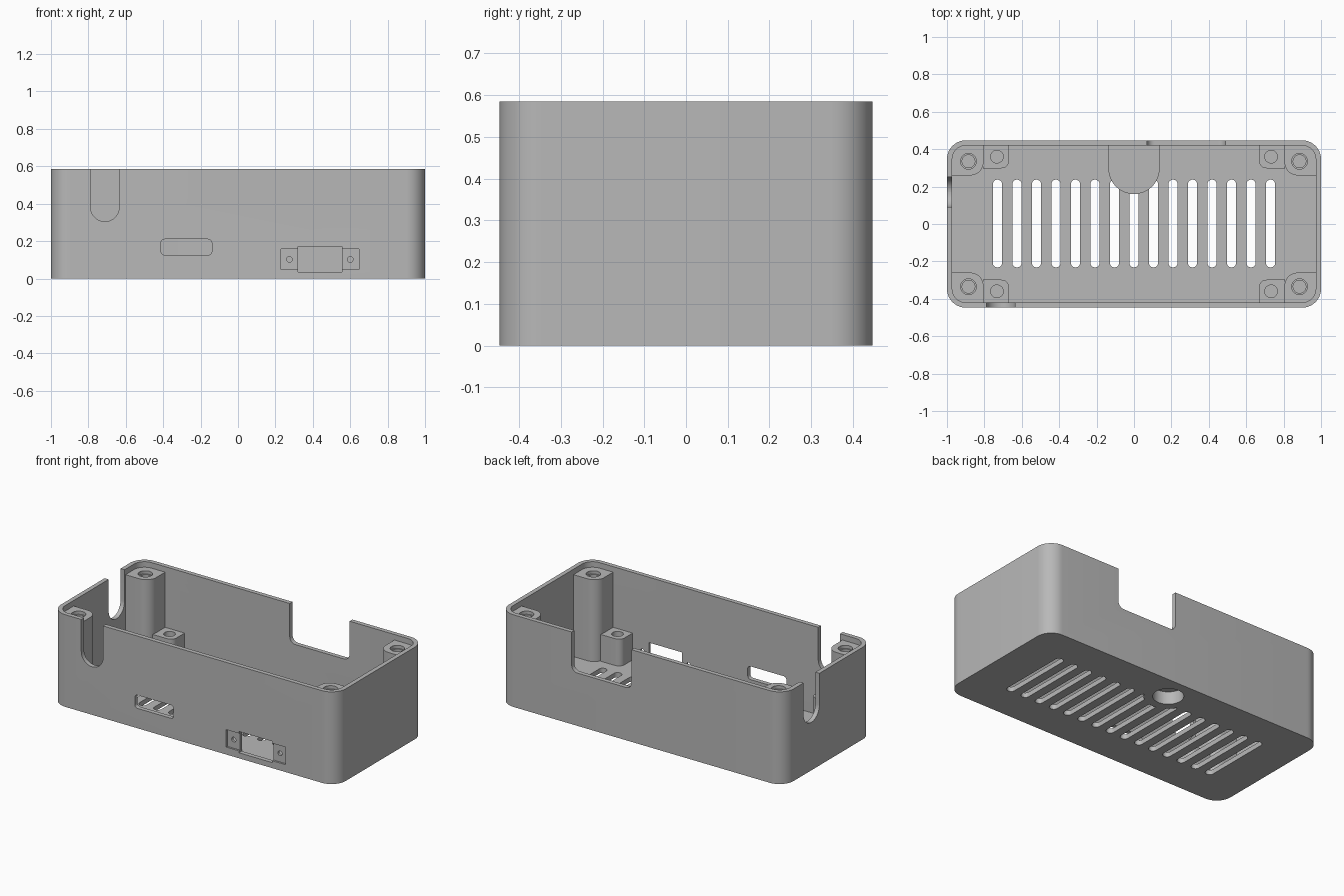
import bpy, bmesh, math
from mathutils import Vector

if "Cube" in bpy.data.objects:
    bpy.data.objects.remove(bpy.data.objects["Cube"], do_unlink=True)

grey = bpy.data.materials.new("plain grey")
grey.use_nodes = True
colour = (0.48, 0.48, 0.48, 1)
grey.diffuse_color = colour
grey.node_tree.nodes["Principled BSDF"].inputs["Base Color"].default_value = colour

H, D = 0.585, 0.447          # case height and half depth
WALL, FLOOR = 0.028, 0.03


def rounded(u0, u1, v0, v1, radii, steps=10):
    """Outline of a rectangle; radii run anticlockwise from the low corner."""
    pts = []
    corners = [(u0, v0, 1, 1), (u1, v0, -1, 1), (u1, v1, -1, -1), (u0, v1, 1, -1)]
    for i, ((u, v, su, sv), r) in enumerate(zip(corners, radii)):
        n = steps if r > 0 else 0
        for k in range(n + 1):
            a = math.pi + math.pi / 2 * (i + (k / n if n else 0))
            p = Vector((u + su * r + r * math.cos(a), v + sv * r + r * math.sin(a)))
            if all((p - q).length > 1e-5 for q in pts):
                pts.append(p)
    return pts


def prism(name, rect, lo, hi, r=0, axis="z"):
    """Extrude a rounded rectangle from lo to hi along an axis."""
    radii = r if isinstance(r, tuple) else (r,) * 4
    place = {"z": lambda u, v, w: (u, v, w),
             "y": lambda u, v, w: (u, w, v),
             "x": lambda u, v, w: (w, u, v)}[axis]
    pts = rounded(*rect, radii)
    bm = bmesh.new()
    base, top = [[bm.verts.new(place(p.x, p.y, w)) for p in pts] for w in (lo, hi)]
    bm.faces.new(base)
    bm.faces.new(top)
    for i in range(len(pts)):
        j = (i + 1) % len(pts)
        bm.faces.new((base[i], base[j], top[j], top[i]))
    bmesh.ops.recalc_face_normals(bm, faces=bm.faces)
    mesh = bpy.data.meshes.new(name)
    bm.to_mesh(mesh)
    bm.free()
    mesh.materials.append(grey)
    ob = bpy.data.objects.new(name, mesh)
    bpy.context.collection.objects.link(ob)
    return ob


def drill(name, u, v, r, lo, hi, axis="z"):
    return prism(name, (u - r, u + r, v - r, v + r), lo, hi, r, axis)


def combine(target, tool, operation="DIFFERENCE"):
    """Apply one boolean and discard the tool."""
    tool.hide_render = True
    bpy.ops.object.select_all(action="DESELECT")
    bpy.context.view_layer.objects.active = target
    target.select_set(True)
    mod = target.modifiers.new("boolean", "BOOLEAN")
    mod.operation, mod.solver, mod.object = operation, "EXACT", tool
    bpy.ops.object.modifier_apply(modifier=mod.name)
    bpy.data.objects.remove(tool, do_unlink=True)


# Open-topped case with rounded corners
case = prism("case", (-1, 1, -D, D), 0, H, 0.1)
combine(case, prism("cavity", (-1 + WALL, 1 - WALL, -D + WALL, D - WALL),
                    FLOOR, 1, 0.1 - WALL))

# Ventilation slots in the floor
for i in range(-7, 8):
    x = i * 0.1043
    combine(case, prism("vent", (x - 0.025, x + 0.025, -0.232, 0.237), -0.1, 0.1, 0.0249))

# Round-fronted block on the floor with a blind hole underneath
combine(case, prism("mount_block", (-0.137, 0.137, 0.16, 0.432), 0, 0.105,
                    (0.1369, 0.1369, 0, 0)), "UNION")
combine(case, drill("mount_hole", 0, 0.3, 0.088, -0.1, 0.08))

# Cable slots in the front and side walls
combine(case, prism("front_slot", (-0.788, -0.635, 0.305, 0.8), -0.6, -0.4,
                    (0.0764, 0.0764, 0, 0), "y"))
combine(case, prism("side_slot", (0.09, 0.25, 0.305, 0.8), -1.1, -0.94,
                    (0.0799, 0.0799, 0, 0), "x"))

# Wide notch in the back wall
combine(case, prism("back_notch", (0.07, 0.49, 0.335, 0.8), 0.4, 0.6,
                    (0.04, 0.04, 0, 0), "y"))

# Front ports: small rounded one, and a recessed one with two screw holes
combine(case, prism("small_port", (-0.412, -0.14, 0.126, 0.21), -0.6, -0.4, 0.02, "y"))
combine(case, prism("port_recess", (0.23, 0.648, 0.047, 0.158), -0.6, -D + 0.012, 0, "y"))
combine(case, prism("large_port", (0.32, 0.555, 0.035, 0.17), -0.6, -0.4, 0, "y"))
for x in (0.275, 0.6):
    combine(case, drill("port_screw_hole", x, 0.102, 0.015, -0.6, -0.4, "y"))


def corner_rect(sx, sy, x0, x1, y0, y1):
    xs, ys = sorted((sx * x0, sx * x1)), sorted((sy * y0, sy * y1))
    return (*xs, *ys)


def corner_radii(sx, sy, inner, outer):
    """Put inner and outer radii on the matching corners of a mirrored block."""
    out = []
    for cx, cy in ((-1, -1), (1, -1), (1, 1), (-1, 1)):
        facing = (cx == sx) + (cy == sy)
        out.append(inner if facing == 0 else outer if facing == 2 else 0)
    return tuple(out)


parts = [case]
for sx, side in ((-1, "right"), (1, "left")):
    for sy, end in ((-1, "front"), (1, "back")):
        # Tall lid-screw column with a stepped hole
        column = prism(f"{end}_{side}_column",
                       corner_rect(sx, sy, 0.805, 0.985, 0.26, D - 0.015), 0.012, 0.55,
                       corner_radii(sx, sy, 0.07, 0.085))
        x, y = sx * 0.885, sy * 0.335
        combine(column, drill("screw_hole", x, y, 0.034, 0.3, 0.7))
        combine(column, drill("screw_seat", x, y, 0.042, 0.53, 0.7))
        # Short board standoff
        standoff = prism(f"{end}_{side}_standoff",
                         corner_rect(sx, sy, 0.668, 0.808, 0.298, D - 0.015), 0.012, 0.2,
                         corner_radii(sx, sy, 0.04, 0))
        combine(standoff, drill("board_hole", sx * 0.733, sy * 0.36, 0.034, 0.08, 0.4))
        parts += [column, standoff]

# Smooth the curved walls, keep the edges crisp
bpy.ops.object.select_all(action="DESELECT")
for ob in parts:
    ob.select_set(True)
bpy.context.view_layer.objects.active = case
bpy.ops.object.shade_smooth_by_angle(angle=math.radians(30))
